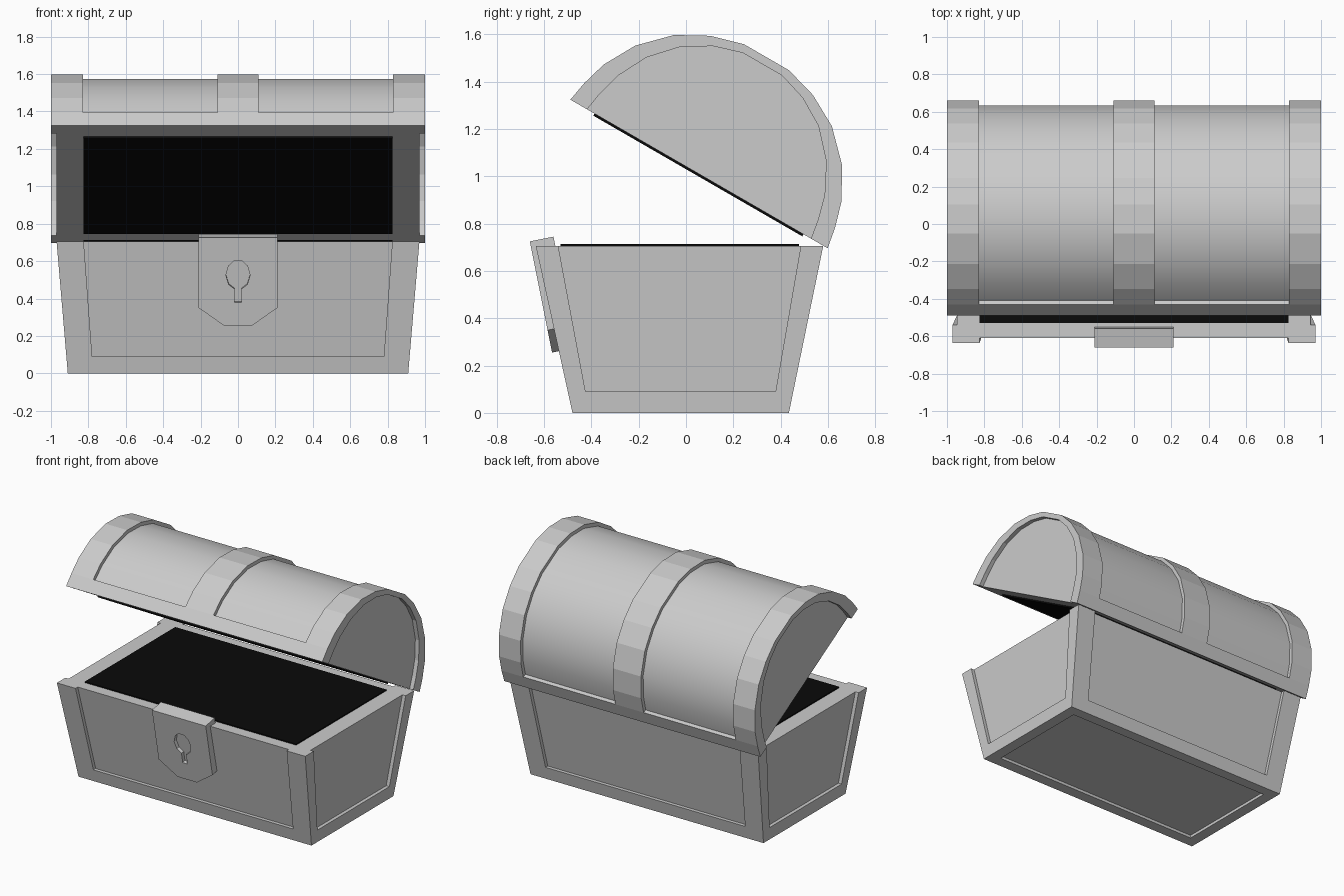
import bpy, bmesh, math
from mathutils import Vector

if "Cube" in bpy.data.objects:
    bpy.data.objects.remove(bpy.data.objects["Cube"])


def make(name, faces, smooth_faces=(), mat=None):
    """Build one object from polygon point lists, welded, normals outward."""
    bm = bmesh.new()
    for group, smooth in ((faces, False), (smooth_faces, True)):
        for pts in group:
            f = bm.faces.new([bm.verts.new(p) for p in pts])
            f.smooth = smooth
    bmesh.ops.remove_doubles(bm, verts=bm.verts, dist=0.0005)
    bmesh.ops.recalc_face_normals(bm, faces=bm.faces)
    me = bpy.data.meshes.new(name)
    bm.to_mesh(me)
    bm.free()
    ob = bpy.data.objects.new(name, me)
    bpy.context.collection.objects.link(ob)
    if mat:
        me.materials.append(mat)
    return ob


def walls(a, b, closed=False):
    """Quads bridging two matching point lists."""
    n = len(a) if closed else len(a) - 1
    return [[a[i], a[(i + 1) % len(a)], b[(i + 1) % len(a)], b[i]] for i in range(n)]


def rect(x0, x1, y0, y1, z):
    return [Vector(p) for p in ((x0, y0, z), (x1, y0, z), (x1, y1, z), (x0, y1, z))]


black = bpy.data.materials.new("black")
black.diffuse_color = (0.003, 0.003, 0.003, 1)
black.use_nodes = True
black.node_tree.nodes["Principled BSDF"].inputs["Base Color"].default_value = black.diffuse_color

# Base: tapered box with a sunk panel on each side, open at the rim
H, RAIL, SINK = 0.705, 0.09, 0.025
low = rect(-0.91, 0.91, -0.48, 0.435, 0)
top = rect(-0.97, 0.97, -0.635, 0.58, H)
mid = [a.lerp(b, RAIL / H) for a, b in zip(low, top)]
faces, rim = [], []
for i in range(4):
    j = (i + 1) % 4
    along = (top[j] - top[i]).normalized()
    sink = Vector((-along.y, along.x, 0)) * SINK
    m_low, m_top = ((0.138, 0.145), (0.075, 0.095))[i % 2]
    inner = [top[i] + along * m_top, mid[i] + along * m_low,
             mid[j] - along * m_low, top[j] - along * m_top]
    sunk = [p + sink for p in inner]
    faces.append([low[i], low[j], top[j]] + inner[::-1] + [top[i]])
    faces += walls(inner, sunk) + [sunk]
    rim += [top[i], inner[0], sunk[0], sunk[3], inner[3]]
faces.append(rim)
under = rect(-0.83, 0.83, -0.40, 0.36, 0)
under_in = [p + Vector((0, 0, 0.02)) for p in under]
faces += walls(low, under, True) + walls(under, under_in, True) + [under_in]
make("chest_base", faces)


# Lid: arched profile in local (u along the opening, v up), swung open 30 degrees
def lid_pt(x, u, v):
    c, s = math.cos(math.radians(30)), 0.5
    return Vector((x, 0.055 + u * c + v * s, 1.01 - u * s + v * c))


half = [(0.628, 0), (0.612, 0.09), (0.58, 0.2), (0.505, 0.335),
        (0.385, 0.456), (0.25, 0.53), (0.11, 0.57)]
prof = [(-u, v) for u, v in half] + half[::-1]
xs = [-1, -0.83, -0.11, 0.11, 0.83, 1]


def arc(x, su=1.0, sv=1.0):
    return [lid_pt(x, u * su, v * sv) for u, v in prof]


# Lid bands and edge rails, with two sunk curved panels
faces, smooth = [], []
for i in range(5):
    a, b = arc(xs[i]), arc(xs[i + 1])
    strip = walls(a, b)
    if i in (1, 3):
        p, q = arc(xs[i], 0.958, 0.958)[1:-1], arc(xs[i + 1], 0.958, 0.958)[1:-1]
        a, b = a[1:-1], b[1:-1]
        faces += [strip[0], strip[-1]] + walls(a, p) + walls(b, q)
        faces += [[a[k], b[k], q[k], p[k]] for k in (0, -1)]
        smooth += walls(p, q)
    else:
        faces += strip
# Lid ends, sunk inside the arched rim
for s in (-1, 1):
    inner, sunk = arc(s, 0.87, 0.94), arc(s * 0.97, 0.87, 0.94)
    faces += walls(arc(s), inner) + walls(inner, sunk) + [sunk]
# Lid underside
R = half[0][0]
r = R * 0.87
loop = [(x, -R) for x in xs] + [(1, -r), (0.97, -r), (0.97, r), (1, r)]
loop += [(x, R) for x in xs[::-1]] + [(-1, r), (-0.97, r), (-0.97, -r), (-1, -r)]
faces.append([lid_pt(x, u, 0) for x, u in loop])
make("chest_lid", faces, smooth)


# Dark openings, thin plates just proud of both rims
def plate(name, a, b):
    make(name, walls(a, b, True) + [a, b], mat=black)


plate("base_opening", rect(-0.825, 0.825, -0.53, 0.478, 0.695),
      rect(-0.825, 0.825, -0.53, 0.478, 0.713))
corners = ((-0.825, -0.51), (0.825, -0.51), (0.825, 0.51), (-0.825, 0.51))
plate("lid_opening", [lid_pt(x, u, 0.005) for x, u in corners],
      [lid_pt(x, u, -0.01) for x, u in corners])


# Lock plate with a sunk keyhole, leaning with the front wall
def lock_pt(x, z, back=0.0):
    return Vector((x, -0.66 + 0.2 * (0.725 - z) + back, z + 0.2 * back))


edge = [(0, 0.725), (0.21, 0.725), (0.21, 0.35), (0.075, 0.255), (0, 0.255)]
hole = [(0, 0.38), (0.018, 0.38), (0.018, 0.45), (0.05, 0.475),
        (0.065, 0.525), (0.05, 0.575), (0.022, 0.6), (0, 0.6)]
faces = []
for s in (-1, 1):
    e, eb = [[lock_pt(s * x, z, d) for x, z in edge] for d in (0, 0.1)]
    k, kb = [[lock_pt(s * x, z, d) for x, z in hole] for d in (0, 0.025)]
    faces += [e + k, eb, kb] + walls(e, eb) + walls(k, kb)
make("lock_plate", faces)
